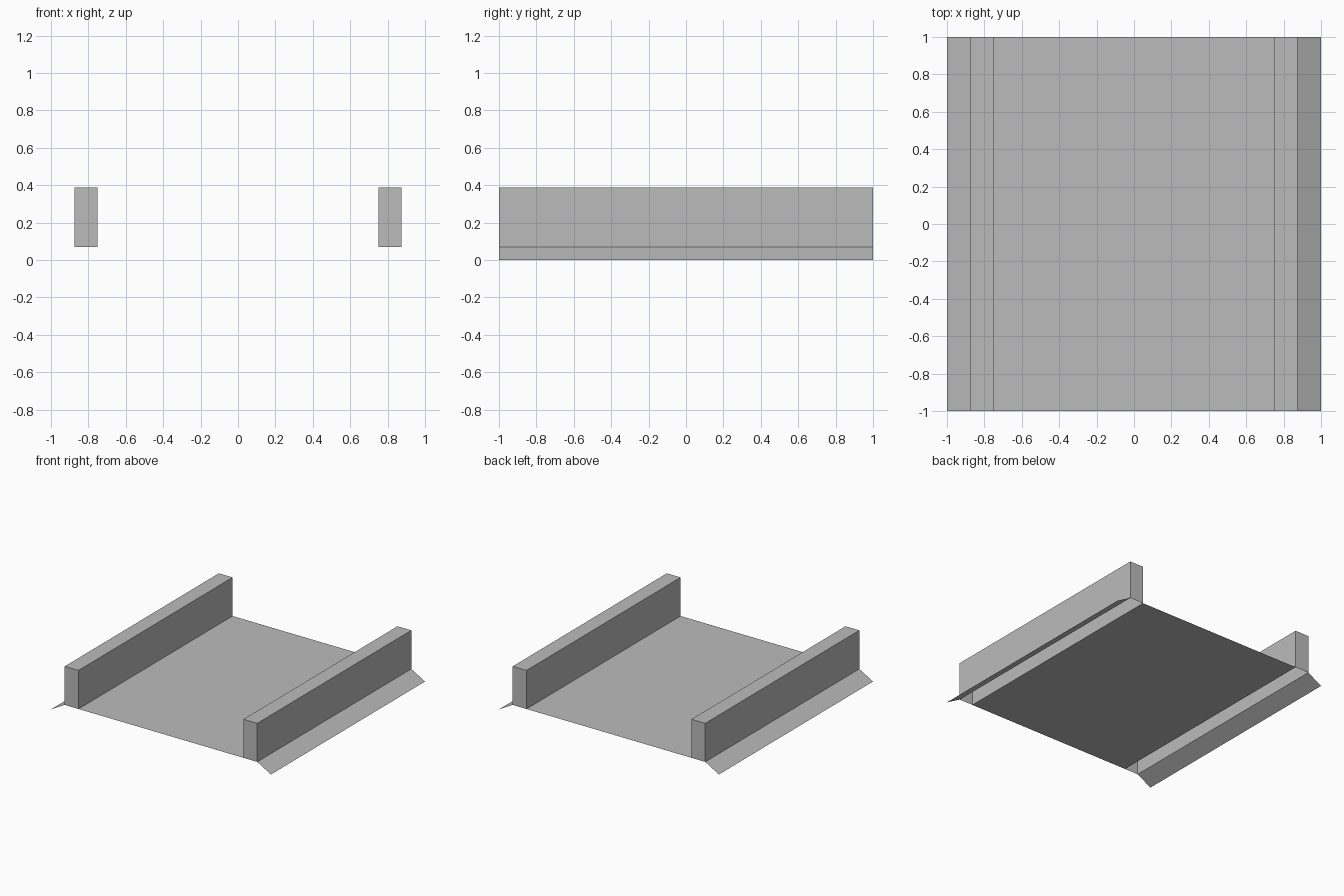
import bpy
import bmesh

cube = bpy.data.objects.get("Cube")
if cube:
    bpy.data.objects.remove(cube, do_unlink=True)

DECK_Z, CURB_TOP = 0.07, 0.387
CURB_IN, CURB_OUT, EDGE = 0.75, 0.875, 1.0

grey = bpy.data.materials.new("concrete grey")
grey.use_nodes = True
colour = (0.5, 0.5, 0.5, 1)
grey.diffuse_color = colour
grey.node_tree.nodes["Principled BSDF"].inputs["Base Color"].default_value = colour


def sheet(name, profile, capped=False):
    """Sweep an open x-z profile, listed left to right, along the full y length."""
    bm = bmesh.new()
    front = [bm.verts.new((x, -1, z)) for x, z in profile]
    back = [bm.verts.new((x, 1, z)) for x, z in profile]
    for i in range(len(profile) - 1):
        bm.faces.new((front[i], front[i + 1], back[i + 1], back[i]))
    if capped:
        bm.faces.new(front[::-1])
        bm.faces.new(back)
    mesh = bpy.data.meshes.new(name)
    bm.to_mesh(mesh)
    bm.free()
    mesh.materials.append(grey)
    obj = bpy.data.objects.new(name, mesh)
    bpy.context.collection.objects.link(obj)


# Flat roadway
sheet("deck", [(-CURB_IN, DECK_Z), (CURB_IN, DECK_Z)])

# Hollow side walls, open underneath, with sloping outer skirts
for side, s in (("left", 1), ("right", -1)):
    wall = [(s * CURB_IN, DECK_Z), (s * CURB_IN, CURB_TOP),
            (s * CURB_OUT, CURB_TOP), (s * CURB_OUT, DECK_Z)]
    skirt = [(s * CURB_OUT, DECK_Z), (s * EDGE, 0)]
    sheet(side + "_wall", wall[::s], capped=True)
    sheet(side + "_skirt", skirt[::s])
